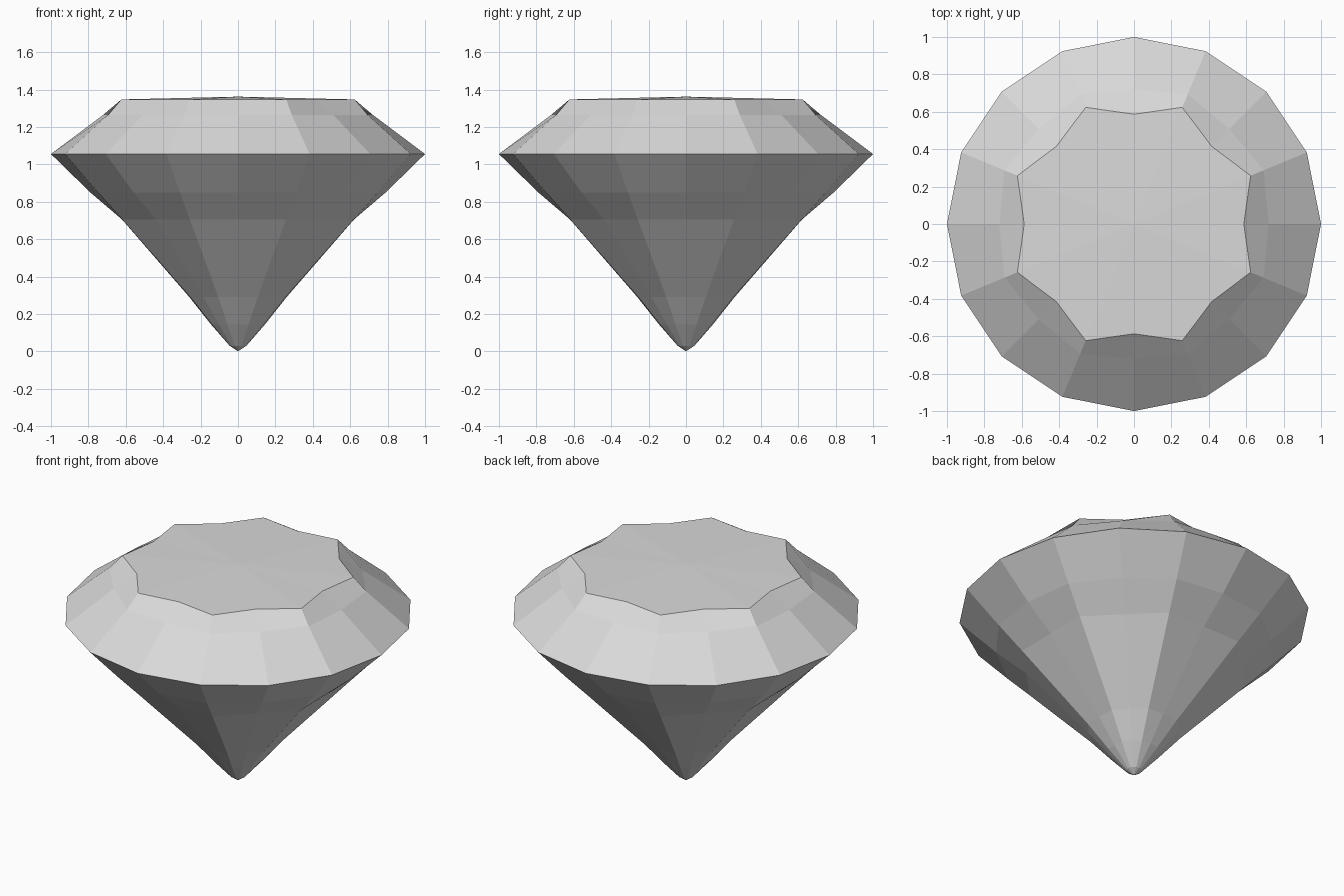
import bpy
import bmesh
from math import cos, sin, pi

cube = bpy.data.objects.get("Cube")
if cube:
    bpy.data.objects.remove(cube)

SIDES = 16

# Single pale grey material
grey = bpy.data.materials.new("pale_grey")
grey.use_nodes = True
color = (0.7, 0.7, 0.7, 1)
grey.diffuse_color = color
grey.node_tree.nodes["Principled BSDF"].inputs["Base Color"].default_value = color

# Rings from tip to table: height, radius of even corners, radius of odd corners
rings = [
    (0.03, 0.045, 0.045),
    (0.145, 0.145, 0.15),
    (0.29, 0.26, 0.275),
    (0.705, 0.62, 0.67),
    (0.85, 0.79, 0.81),
    (1.055, 1.0, 1.0),
    (1.265, 0.72, 0.75),
    (1.347, 0.587, 0.675),
]


def add_ring(bm, z, even, odd):
    verts = []
    for i in range(SIDES):
        a = 2 * pi * i / SIDES
        r = odd if i % 2 else even
        verts.append(bm.verts.new((r * cos(a), r * sin(a), z)))
    return verts


def cap(bm, ring, point):
    for i in range(SIDES):
        bm.faces.new((ring[i], ring[(i + 1) % SIDES], point))


bm = bmesh.new()
loops = [add_ring(bm, *r) for r in rings]

# Pavilion and crown facets
for low, high in zip(loops, loops[1:]):
    for i in range(SIDES):
        j = (i + 1) % SIDES
        bm.faces.new((low[i], low[j], high[j], high[i]))

# Pointed tip and gently raised table
cap(bm, loops[0], bm.verts.new((0, 0, 0)))
cap(bm, loops[-1], bm.verts.new((0, 0, 1.362)))

bmesh.ops.recalc_face_normals(bm, faces=bm.faces)
mesh = bpy.data.meshes.new("cut_gem")
bm.to_mesh(mesh)
bm.free()
mesh.materials.append(grey)
gem = bpy.data.objects.new("cut_gem", mesh)
bpy.context.collection.objects.link(gem)
